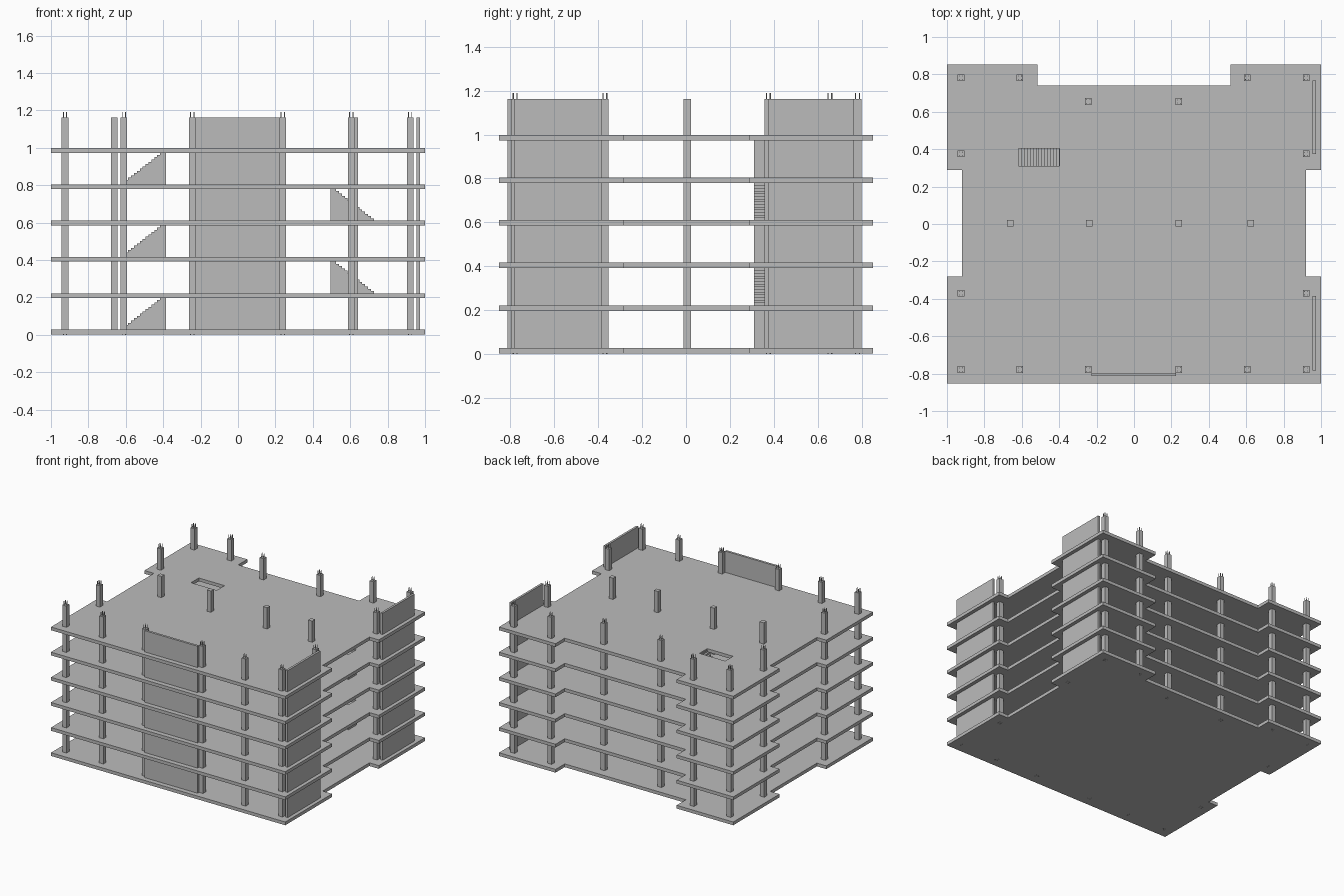
import bpy, bmesh
from mathutils import Matrix, Vector

cube = bpy.data.objects.get("Cube")
if cube:
    bpy.data.objects.remove(cube, do_unlink=True)

BASE, THICK, PITCH, FLOORS = 0.003, 0.025, 0.194, 6
TOP = 1.162

concrete = bpy.data.materials.new("concrete grey")
concrete.use_nodes = True
concrete.diffuse_color = (0.5, 0.5, 0.5, 1)
concrete.node_tree.nodes["Principled BSDF"].inputs["Base Color"].default_value = (0.5, 0.5, 0.5, 1)


def make_object(name, bm):
    bmesh.ops.recalc_face_normals(bm, faces=bm.faces)
    mesh = bpy.data.meshes.new(name)
    bm.to_mesh(mesh)
    bm.free()
    mesh.materials.append(concrete)
    obj = bpy.data.objects.new(name, mesh)
    bpy.context.collection.objects.link(obj)
    return obj


def box(name, low, high):
    low, high = Vector(low), Vector(high)
    bm = bmesh.new()
    bmesh.ops.create_cube(bm, size=1, matrix=Matrix.Translation((low + high) / 2)
                          @ Matrix.Diagonal((*(high - low), 1)))
    return make_object(name, bm)


def prism(name, points, direction):
    """Extrude a closed outline along a direction."""
    bm = bmesh.new()
    face = bm.faces.new([bm.verts.new(p) for p in points])
    result = bmesh.ops.extrude_face_region(bm, geom=[face], use_keep_orig=True)
    verts = [v for v in result["geom"] if isinstance(v, bmesh.types.BMVert)]
    bmesh.ops.translate(bm, verts=verts, vec=direction)
    return make_object(name, bm)


def cut(obj, cutter):
    cutter.hide_render = True
    mod = obj.modifiers.new("opening", "BOOLEAN")
    mod.operation = "DIFFERENCE"
    mod.solver = "EXACT"
    mod.object = cutter
    bpy.context.view_layer.objects.active = obj
    bpy.ops.object.modifier_apply(modifier=mod.name)
    bpy.data.objects.remove(cutter, do_unlink=True)


# Floor slabs with recessed sides and back, and stair openings
right_half = [(0.92, -0.282), (1, -0.282), (1, -0.852)]
outline = [(0.517, 0.74), (0.517, 0.852), (1, 0.852), (1, 0.288), (0.92, 0.288)] + right_half
outline += [(-x, y) for x, y in reversed(outline)]
STAIR_Y = (0.31, 0.405)
for i in range(FLOORS):
    z = BASE + i * PITCH
    slab = prism(f"floor_slab_{i}", [(x, y, z) for x, y in outline], (0, 0, THICK))
    if i:
        x0, x1 = (-0.618, -0.398) if i % 2 else (0.506, 0.726)
        cut(slab, box("opening_cutter", (x0, STAIR_Y[0], z - 0.05), (x1, STAIR_Y[1], z + 0.05)))

# Solid stairs, alternating sides and directions
STEPS, RUN = 15, 0.0155
RISE = PITCH / (STEPS + 1)
for i in range(FLOORS - 1):
    start, way = (-0.618, 1) if i % 2 == 0 else (0.726, -1)
    floor = BASE + THICK + i * PITCH
    profile = [(start, floor)]
    for s in range(STEPS):
        height = floor + (s + 1) * RISE
        profile += [(start + way * s * RUN, height), (start + way * (s + 1) * RUN, height)]
    profile.append((start + way * STEPS * RUN, floor))
    prism(f"stairs_{i}", [(x, STAIR_Y[0], z) for x, z in profile],
          (0, STAIR_Y[1] - STAIR_Y[0], 0))


# Columns; outer ones have four reinforcing bars
def column(name, x, y, bars=True, half=0.0175):
    box(name, (x - half, y - half, BASE), (x + half, y + half, TOP))
    if not bars:
        return
    bm = bmesh.new()
    for dx in (-0.009, 0.009):
        for dy in (-0.009, 0.009):
            bmesh.ops.create_cone(bm, cap_ends=True, segments=8, radius1=0.0025, radius2=0.0025,
                                  depth=1.19, matrix=Matrix.Translation((x + dx, y + dy, 0.595)))
    make_object(name + "_bars", bm)


rows = {
    "front": (-0.778, (-0.925, -0.61, -0.245, 0.24, 0.605, 0.92)),
    "front_side": (-0.37, (-0.925, 0.92)),
    "middle": (0.005, (-0.662, -0.24, 0.24, 0.625)),
    "back_side": (0.375, (-0.925, 0.92)),
    "back_recess": (0.655, (-0.245, 0.24)),
    "back": (0.782, (-0.925, -0.61, 0.605, 0.92)),
}
for row, (y, xs) in rows.items():
    for n, x in enumerate(xs):
        column(f"{row}_column_{n}", x, y, bars=row != "middle")

# Shear walls on the front and on the left side
box("front_wall", (-0.227, -0.814, BASE), (0.224, -0.796, TOP))
box("left_front_wall", (0.955, -0.782, BASE), (0.972, -0.384, TOP))
box("left_back_wall", (0.955, 0.375, BASE), (0.972, 0.766, TOP))
